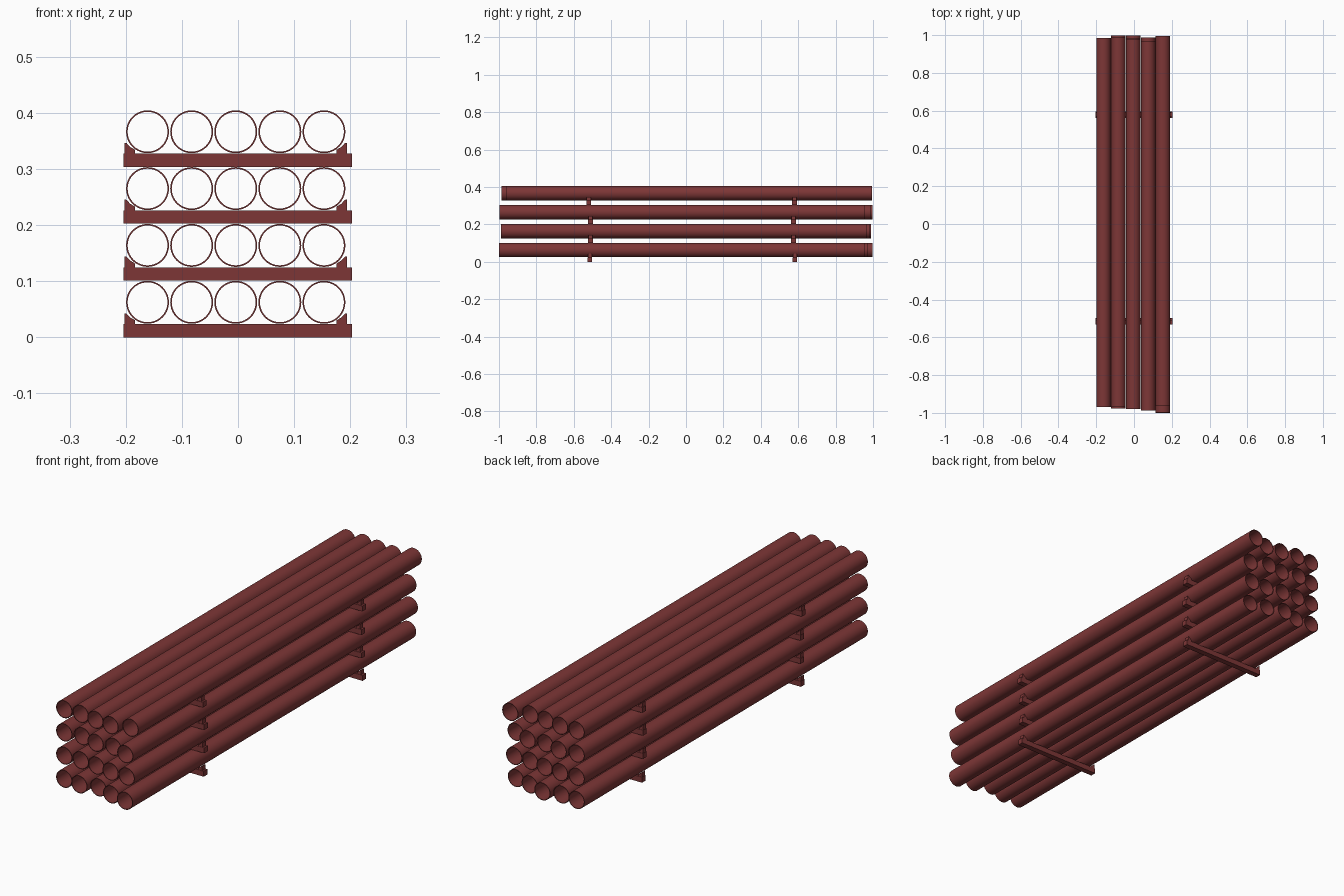
import bpy, bmesh, math

if "Cube" in bpy.data.objects:
    bpy.data.objects.remove(bpy.data.objects["Cube"])

PITCH = 0.1013            # height of one layer
R_OUT, R_IN = 0.0382, 0.0355
HALF = 0.978              # half pipe length
PIPE_Z = 0.0625
COLS = [-0.1612, -0.0826, -0.004, 0.0746, 0.1532]
# lengthwise shift of every pipe, layer by layer
SHIFT = [[0.008, 0.0, 0.02, -0.005, -0.022],
         [0.008, 0.01, 0.005, -0.009, -0.01],
         [0.008, 0.02, 0.0, 0.01, -0.02],
         [0.008, 0.01, -0.002, -0.009, 0.017]]
# beam positions of every layer
BEAMS = [(-0.514, 0.582), (-0.511, 0.575), (-0.511, 0.575), (-0.52, 0.58)]

mat = bpy.data.materials.new("rust red")
mat.diffuse_color = (0.205, 0.037, 0.037, 1)
mat.use_nodes = True
mat.node_tree.nodes["Principled BSDF"].inputs["Base Color"].default_value = mat.diffuse_color


def add(name, bm):
    bmesh.ops.recalc_face_normals(bm, faces=bm.faces)
    me = bpy.data.meshes.new(name)
    bm.to_mesh(me)
    bm.free()
    me.materials.append(mat)
    ob = bpy.data.objects.new(name, me)
    bpy.context.collection.objects.link(ob)
    return ob


def pipe(name, x, y, z, n=40):
    # hollow tube: four rings joined in a loop
    bm = bmesh.new()
    rings = []
    for r, e in ((R_OUT, -HALF), (R_OUT, HALF), (R_IN, HALF), (R_IN, -HALF)):
        rings.append([bm.verts.new((x + r * math.cos(2 * math.pi * i / n), y + e,
                                    z + r * math.sin(2 * math.pi * i / n)))
                      for i in range(n)])
    for k in range(4):
        a, b = rings[k], rings[(k + 1) % 4]
        for i in range(n):
            j = (i + 1) % n
            bm.faces.new((a[i], a[j], b[j], b[i]))
    ob = add(name, bm)
    bpy.context.view_layer.objects.active = ob
    ob.select_set(True)
    bpy.ops.object.shade_smooth_by_angle(angle=math.radians(40))
    ob.select_set(False)


def extrude(name, pts, y, w):
    # x-z profile extruded along y
    bm = bmesh.new()
    f = bm.faces.new([bm.verts.new((px, y - w / 2, pz)) for px, pz in pts])
    res = bmesh.ops.extrude_face_region(bm, geom=[f])
    bmesh.ops.translate(bm, vec=(0, w, 0),
                        verts=[v for v in res["geom"] if isinstance(v, bmesh.types.BMVert)])
    return add(name, bm)


for lv in range(4):
    z0 = lv * PITCH
    for c, x in enumerate(COLS):
        pipe(f"pipe_{lv}_{c}", x, SHIFT[lv][c], z0 + PIPE_Z)
    for k, y in enumerate(BEAMS[lv]):
        # cross beam
        extrude(f"cross_beam_{lv}_{k}",
                [(-0.204, z0), (0.203, z0), (0.203, z0 + 0.0235), (-0.204, z0 + 0.0235)],
                y, 0.025)
        # wedge chocks that hold the outer pipes
        for side, cx in ((-1, COLS[0]), (1, COLS[-1])):
            prof = [(0.0225, 0.023), (0.0415, 0.023), (0.0415, 0.043),
                    (0.0375, 0.0425), (0.031, 0.0355), (0.0225, 0.0305)]
            extrude(f"wedge_chock_{lv}_{k}_{'left' if side < 0 else 'right'}",
                    [(cx + side * px, z0 + pz) for px, pz in prof], y, 0.022)
